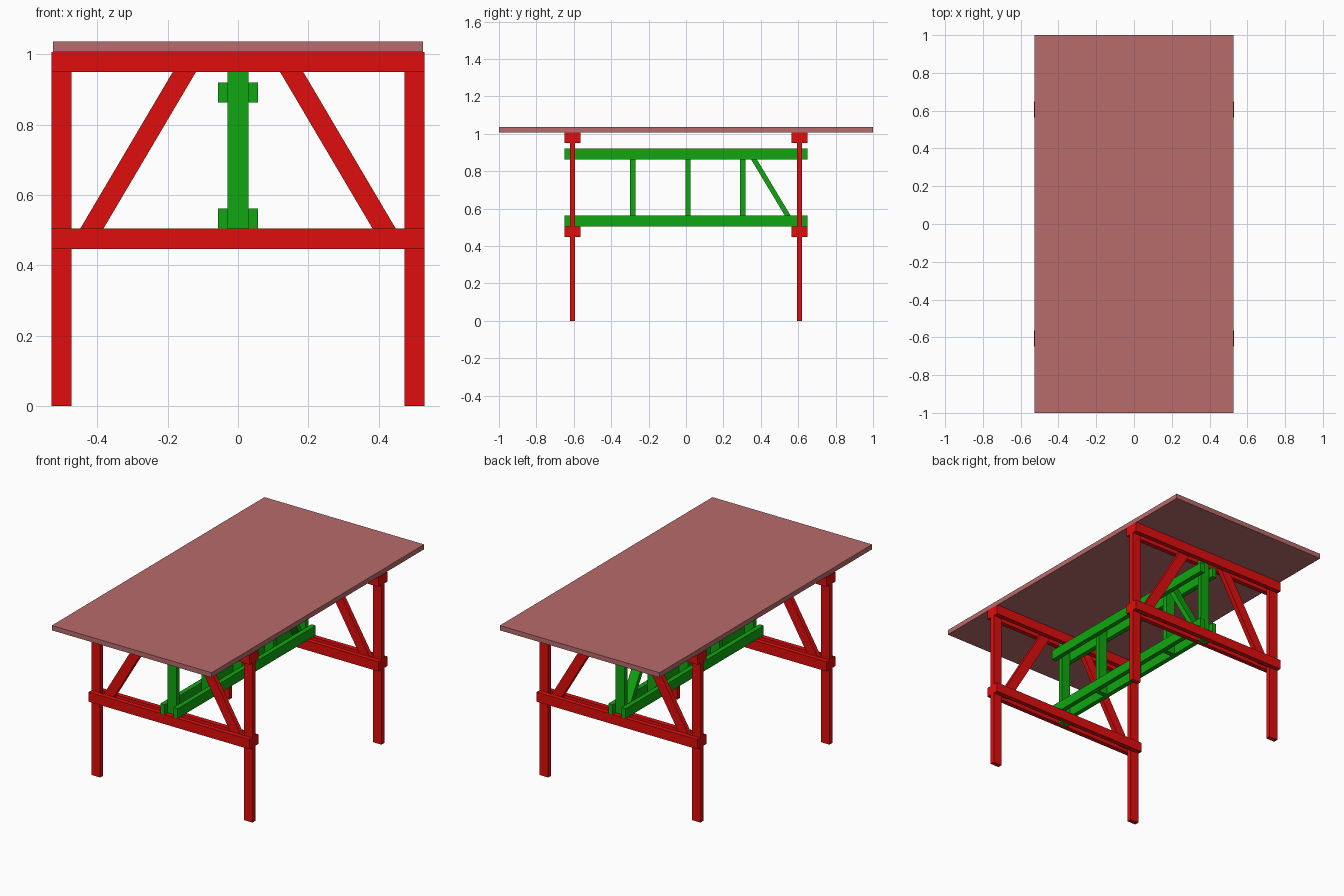
import bpy, bmesh
from mathutils import Vector

if "Cube" in bpy.data.objects:
    bpy.data.objects.remove(bpy.data.objects["Cube"])


def material(name, color):
    m = bpy.data.materials.new(name)
    m.diffuse_color = (*color, 1)
    m.use_nodes = True
    m.node_tree.nodes["Principled BSDF"].inputs["Base Color"].default_value = m.diffuse_color
    return m


RED = material("red_paint", (0.74, 0.004, 0.004))
GREEN = material("green_paint", (0.005, 0.38, 0.005))
TOP = material("top_wood", (0.48, 0.145, 0.145))
T = 0.028          # board thickness
YT = 0.607         # trestle distance from the middle


def prism(name, profile, extrude, mat):
    """Extrude a flat profile of 3D points along a vector."""
    bm = bmesh.new()
    face = bm.faces.new([bm.verts.new(p) for p in profile])
    res = bmesh.ops.extrude_face_region(bm, geom=[face])
    verts = [g for g in res["geom"] if isinstance(g, bmesh.types.BMVert)]
    bmesh.ops.translate(bm, verts=verts, vec=Vector(extrude))
    bmesh.ops.recalc_face_normals(bm, faces=bm.faces[:])
    me = bpy.data.meshes.new(name)
    bm.to_mesh(me)
    bm.free()
    me.materials.append(mat)
    ob = bpy.data.objects.new(name, me)
    bpy.context.collection.objects.link(ob)
    return ob


def box(name, x0, x1, y0, y1, z0, z1, mat):
    return prism(name, [(x0, y0, z0), (x1, y0, z0), (x1, y1, z0), (x0, y1, z0)],
                 (0, 0, z1 - z0), mat)


# Table top
box("table_top", -0.526, 0.526, -1, 1, 1.007, 1.036, TOP)

# Two trestles: legs and braces sandwiched between paired rails
for end, y in (("front", -YT), ("back", YT)):
    ya, yb = y - T / 2, y + T / 2
    for side, s in (("left", -1), ("right", 1)):
        xs = sorted((s * 0.473, s * 0.53))
        box(f"{end}_{side}_leg", *xs, ya, yb, 0, 1.006, RED)
        prism(f"{end}_{side}_brace",
              [(s * x, ya, z) for x, z in
               ((0.472, 0.465), (0.406, 0.465), (0.093, 0.995), (0.159, 0.995))],
              (0, T, 0), RED)
    for level, z0, z1 in (("lower", 0.447, 0.504), ("upper", 0.950, 1.007)):
        for face, y0 in (("outer", ya - T), ("inner", yb)):
            box(f"{end}_{level}_rail_{face}", -0.53, 0.53, y0, y0 + T, z0, z1, RED)
    # Stretcher end post, held between the rails
    box(f"{end}_center_post", -0.0295, 0.0295, ya, yb, 0.447, 1.006, GREEN)

# Paired stretcher boards running between the trestles
for level, z0, z1 in (("lower", 0.504, 0.562), ("upper", 0.863, 0.920)):
    for side, x0 in (("left", -0.0575), ("right", 0.0295)):
        box(f"{level}_stretcher_{side}", x0, x0 + T, -0.649, 0.649, z0, z1, GREEN)

# Intermediate stretcher posts
for i, y in enumerate((-0.285, 0.01, 0.304)):
    box(f"stretcher_post_{i + 1}", -0.0295, 0.0295, y - T / 2, y + T / 2,
        0.504, 0.920, GREEN)

# Single diagonal brace inside the stretcher
prism("stretcher_brace",
      [(-0.0295, y, z) for y, z in
       ((0.560, 0.510), (0.591, 0.510), (0.348, 0.915), (0.317, 0.915))],
      (0.059, 0, 0), GREEN)
